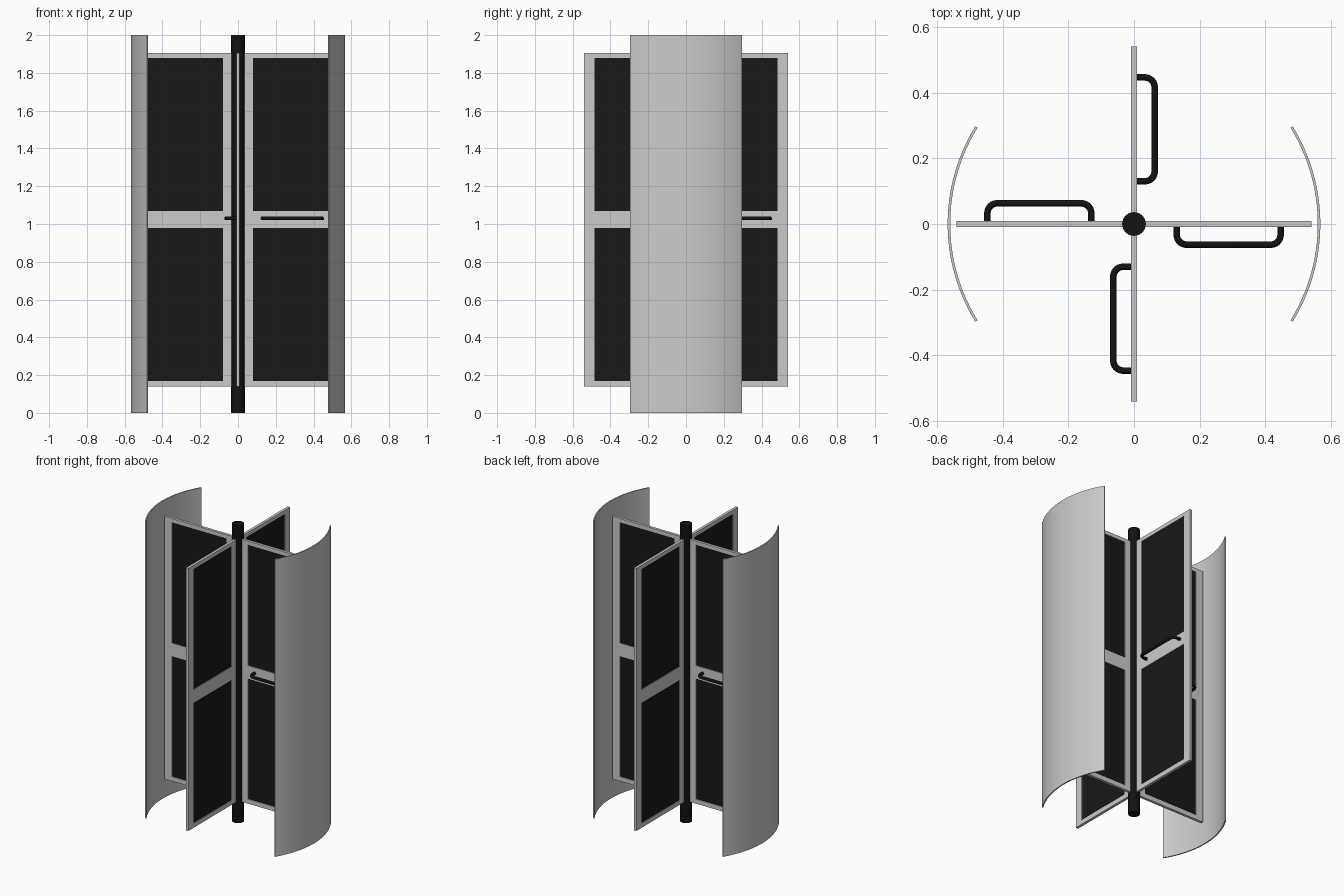
import bpy, bmesh
from math import pi, sin, cos, radians
from mathutils import Matrix

if "Cube" in bpy.data.objects:
    bpy.data.objects.remove(bpy.data.objects["Cube"])

R_WING, T_FRAME, T_GLASS = 0.54, 0.018, 0.009
XS = [0.02, 0.08, 0.485, R_WING]                    # stile edges
ZS = [0.14, 0.17, 0.98, 1.068, 1.88, 1.905]         # rail edges


def material(name, value):
    m = bpy.data.materials.new(name)
    m.diffuse_color = (value, value, value, 1)
    m.use_nodes = True
    m.node_tree.nodes["Principled BSDF"].inputs["Base Color"].default_value = m.diffuse_color
    return m


glass_mat = material("dark_glass", 0.009)
black_mat = material("black_metal", 0.006)


def add_mesh(name, bm, mat=None):
    bmesh.ops.recalc_face_normals(bm, faces=bm.faces[:])
    me = bpy.data.meshes.new(name)
    bm.to_mesh(me)
    bm.free()
    ob = bpy.data.objects.new(name, me)
    bpy.context.collection.objects.link(ob)
    if mat:
        me.materials.append(mat)
    return ob


def smooth(ob):
    bpy.ops.object.select_all(action='DESELECT')
    ob.select_set(True)
    bpy.context.view_layer.objects.active = ob
    bpy.ops.object.shade_smooth_by_angle(angle=radians(35))


def thicken(ob, t, offset=0):
    mod = ob.modifiers.new("thickness", 'SOLIDIFY')
    mod.thickness, mod.offset = t, offset


def panel(name, want_glass, thickness, mat=None):
    """Cells of the door leaf grid: either the two panes or the frame around them."""
    bm = bmesh.new()
    v = [[bm.verts.new((x, 0, z)) for x in XS] for z in ZS]
    for j in range(len(ZS) - 1):
        for i in range(len(XS) - 1):
            if (i == 1 and j in (1, 3)) == want_glass:
                bm.faces.new((v[j][i], v[j][i + 1], v[j + 1][i + 1], v[j + 1][i]))
    bmesh.ops.delete(bm, geom=[p for p in bm.verts if not p.link_faces], context='VERTS')
    ob = add_mesh(name, bm, mat)
    thicken(ob, thickness)
    return ob


def handle(name):
    """Bent tube with rounded corners on one side of the leaf."""
    x0, x1, d, r = 0.13, 0.446, 0.063, 0.03
    pts = [(x0, 0)]
    for cx, a0 in ((x0 + r, 180), (x1 - r, 270)):
        for k in range(7):
            a = radians(a0 + 15 * k)
            pts.append((cx + r * cos(a), -(d - r) + r * sin(a)))
    pts.append((x1, 0))
    cu = bpy.data.curves.new(name, 'CURVE')
    cu.dimensions = '3D'
    cu.bevel_depth, cu.bevel_resolution, cu.use_fill_caps = 0.01, 4, True
    sp = cu.splines.new('POLY')
    sp.points.add(len(pts) - 1)
    for p, (x, y) in zip(sp.points, pts):
        p.co = (x, y, 1.03, 1)
    cu.materials.append(black_mat)
    ob = bpy.data.objects.new(name, cu)
    bpy.context.collection.objects.link(ob)
    return ob


# Central post
bm = bmesh.new()
bmesh.ops.create_cone(bm, cap_ends=True, segments=32, radius1=0.036, radius2=0.036,
                      depth=2, matrix=Matrix.Translation((0, 0, 1)))
smooth(add_mesh("central_post", bm, black_mat))

# Four door leaves with panes and handles
for n in range(4):
    for ob in (panel(f"leaf_frame_{n + 1}", False, T_FRAME),
               panel(f"leaf_glass_{n + 1}", True, T_GLASS, glass_mat),
               handle(f"push_handle_{n + 1}")):
        ob.rotation_euler.z = n * pi / 2

# Two curved enclosure walls
for side, base in (("right", 0), ("left", pi)):
    bm = bmesh.new()
    seg, half, r = 24, radians(31.6), 0.567
    cols = []
    for i in range(seg + 1):
        a = base - half + 2 * half * i / seg
        cols.append([bm.verts.new((r * cos(a), r * sin(a), z)) for z in (0, 2)])
    for a, b in zip(cols, cols[1:]):
        bm.faces.new((a[0], b[0], b[1], a[1]))
    # Thickness grows inward
    for f in bm.faces:
        f.normal_update()
    bmesh.ops.solidify(bm, geom=bm.faces[:], thickness=0.008)
    smooth(add_mesh(f"curved_wall_{side}", bm))
